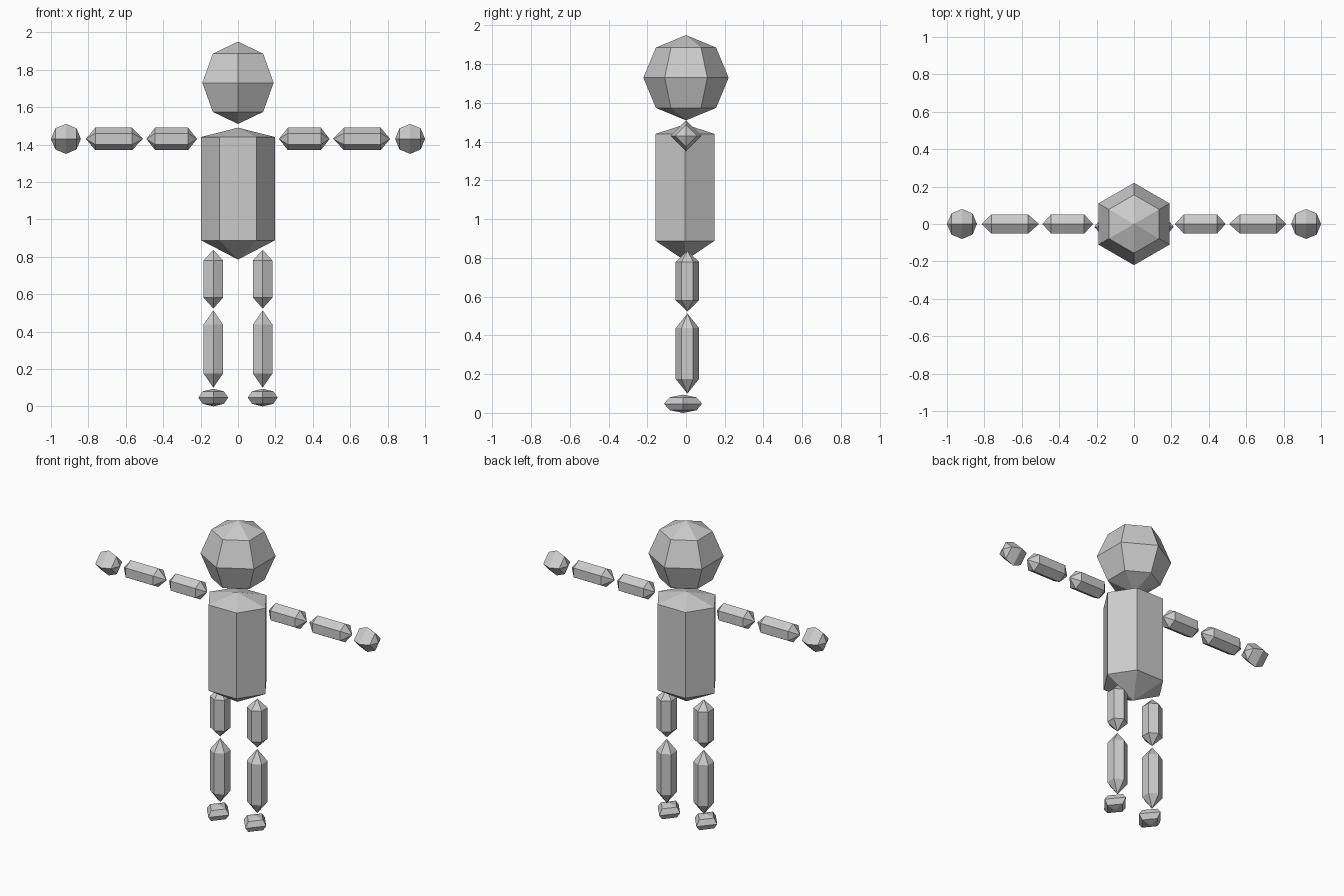
import bpy, bmesh
from math import sin, cos, pi
from mathutils import Vector

if "Cube" in bpy.data.objects:
    bpy.data.objects.remove(bpy.data.objects["Cube"])


def spindle(name, rings, tips, sides, radii, turn=0.0, centre=(0, 0), axis='Z', side=1):
    """Faceted solid: rings of (scale, height) closed by a point at each end."""
    bm = bmesh.new()

    def place(u, v, h):
        if axis == 'X':
            return Vector((side * h, centre[0] + u, centre[1] + v))
        return Vector((side * centre[0] + u, centre[1] + v, h))

    loops = [[bm.verts.new(place(radii[0] * s * cos(turn + 2 * pi * i / sides),
                                 radii[1] * s * sin(turn + 2 * pi * i / sides), h))
              for i in range(sides)] for s, h in rings]
    low, high = (bm.verts.new(place(0, 0, t)) for t in tips)
    for i in range(sides):
        j = (i + 1) % sides
        bm.faces.new((low, loops[0][j], loops[0][i]))
        bm.faces.new((high, loops[-1][i], loops[-1][j]))
        for a, b in zip(loops, loops[1:]):
            bm.faces.new((a[i], a[j], b[j], b[i]))
    bmesh.ops.recalc_face_normals(bm, faces=bm.faces)
    mesh = bpy.data.meshes.new(name)
    bm.to_mesh(mesh)
    bm.free()
    obj = bpy.data.objects.new(name, mesh)
    bpy.context.collection.objects.link(obj)
    return obj


def ball(name, mid, half, sides, radii, **kw):
    """Coarse sphere with three rings between its poles."""
    k = sin(pi / 4)
    return spindle(name, [(k, mid - half * k), (1, mid), (k, mid + half * k)],
                   (mid - half, mid + half), sides, radii, **kw)


def rod(name, t0, r0, r1, t1, radii, **kw):
    """Six-sided prism with pointed ends."""
    return spindle(name, [(1, r0), (1, r1)], (t0, t1), 6, radii, **kw)


# head and torso
ball("head", 1.73, 0.22, 6, (0.22, 0.22), turn=pi / 2)
rod("torso", 0.785, 0.888, 1.44, 1.49, (0.198, 0.175), centre=(0, -0.005))

for side, tag in ((1, "right"), (-1, "left")):
    # arm segments and hand, along x
    arm = dict(centre=(0, 1.43), axis='X', side=side)
    rod(f"upper_arm_{tag}", 0.219, 0.267, 0.443, 0.49, (0.06, 0.06), turn=pi / 2, **arm)
    rod(f"lower_arm_{tag}", 0.508, 0.567, 0.763, 0.813, (0.06, 0.06), turn=pi / 2, **arm)
    ball(f"hand_{tag}", 0.92, 0.08, 4, (0.08, 0.08), **arm)
    # leg segments and foot
    leg = dict(centre=(0.132, 0.007), side=side)
    rod(f"upper_leg_{tag}", 0.523, 0.581, 0.78, 0.837, (0.06, 0.06), turn=pi / 2, **leg)
    rod(f"lower_leg_{tag}", 0.10, 0.175, 0.438, 0.513, (0.06, 0.06), turn=pi / 2, **leg)
    ball(f"foot_{tag}", 0.047, 0.047, 4, (0.08, 0.098), centre=(0.132, -0.015), side=side)
